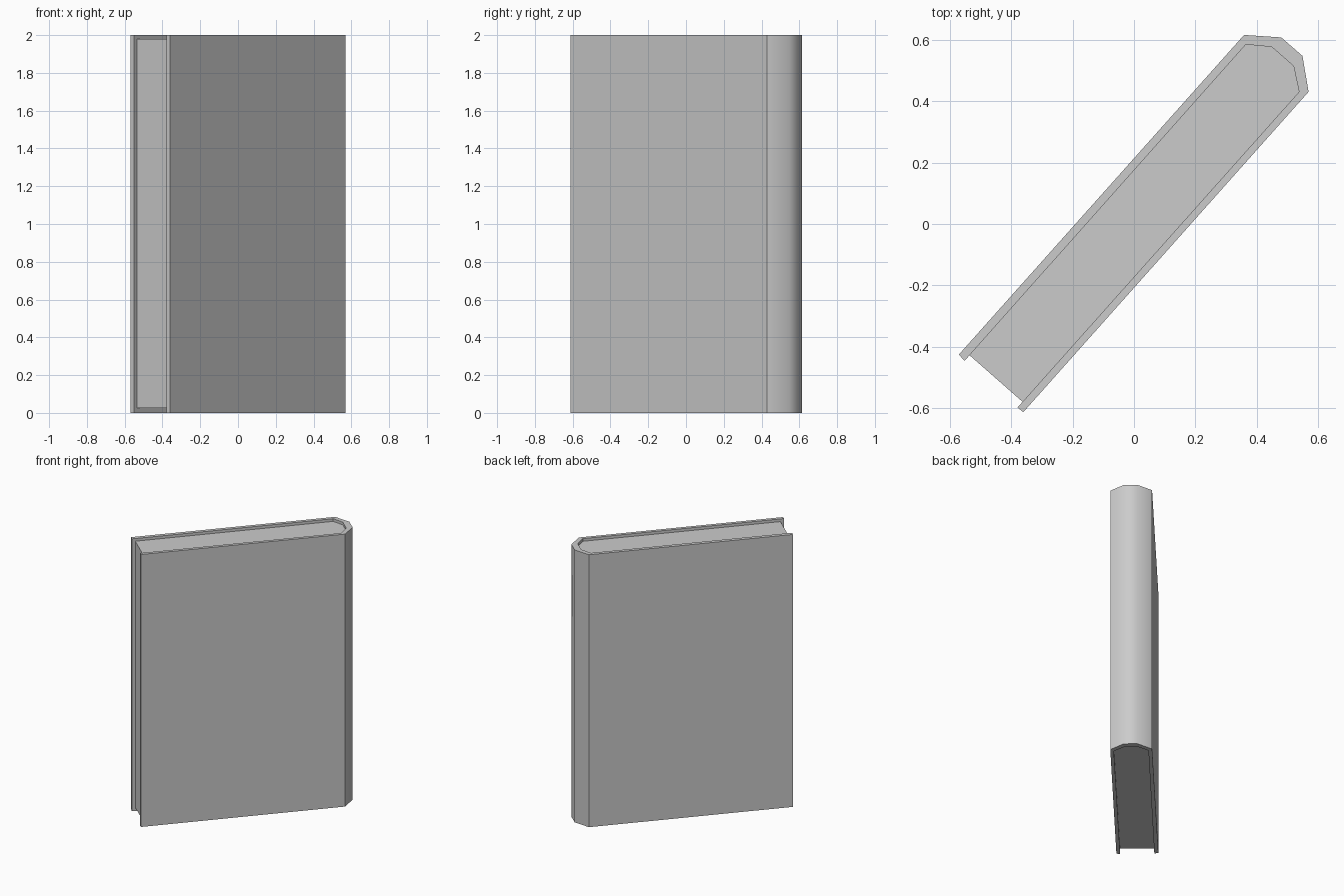
import bpy, bmesh, math

cube = bpy.data.objects.get("Cube")
if cube:
    bpy.data.objects.remove(cube)

grey = bpy.data.materials.new("grey")
grey.use_nodes = True
colour = (0.6, 0.6, 0.6, 1)
grey.diffuse_color = colour
grey.node_tree.nodes["Principled BSDF"].inputs["Base Color"].default_value = colour


def extrude_plan(name, polygons, bottom, top, smooth):
    """Raise plan polygons that share edges into one closed solid."""
    bm = bmesh.new()
    for polygon in polygons:
        bm.faces.new([bm.verts.new((x, y, bottom)) for x, y in polygon])
    bmesh.ops.remove_doubles(bm, verts=bm.verts[:], dist=0.0005)
    raised = bmesh.ops.extrude_face_region(bm, geom=bm.faces[:], use_keep_orig=True)
    for item in raised["geom"]:
        if isinstance(item, bmesh.types.BMVert):
            item.co.z = top
    bmesh.ops.recalc_face_normals(bm, faces=bm.faces[:])
    mesh = bpy.data.meshes.new(name)
    bm.to_mesh(mesh)
    bm.free()
    mesh.materials.append(grey)
    obj = bpy.data.objects.new(name, mesh)
    bpy.context.collection.objects.link(obj)
    bpy.ops.object.select_all(action="DESELECT")
    obj.select_set(True)
    bpy.context.view_layer.objects.active = obj
    bpy.ops.object.shade_smooth_by_angle(angle=math.radians(smooth))
    return obj


# Plan outlines, from the back board around the spine to the front board
outer = [(-0.57, -0.425), (0.358, 0.615), (0.479, 0.607),
         (0.548, 0.547), (0.568, 0.43), (-0.36, -0.612)]
inner = [(-0.551, -0.445), (0.364, 0.584), (0.448, 0.576),
         (0.519, 0.514), (0.537, 0.43), (-0.379, -0.597)]

# Cover: both boards and the faceted spine as one wrapped shell
shell = [(outer[i], outer[i + 1], inner[i + 1], inner[i]) for i in range(5)]
extrude_plan("cover", shell, 0, 2, 45)

# Pages: fill the cover, set back slightly at the open edges
block = [(-0.535, -0.427)] + inner[1:-1] + [(-0.362, -0.579)]
extrude_plan("pages", [block], 0.025, 1.98, 30)
